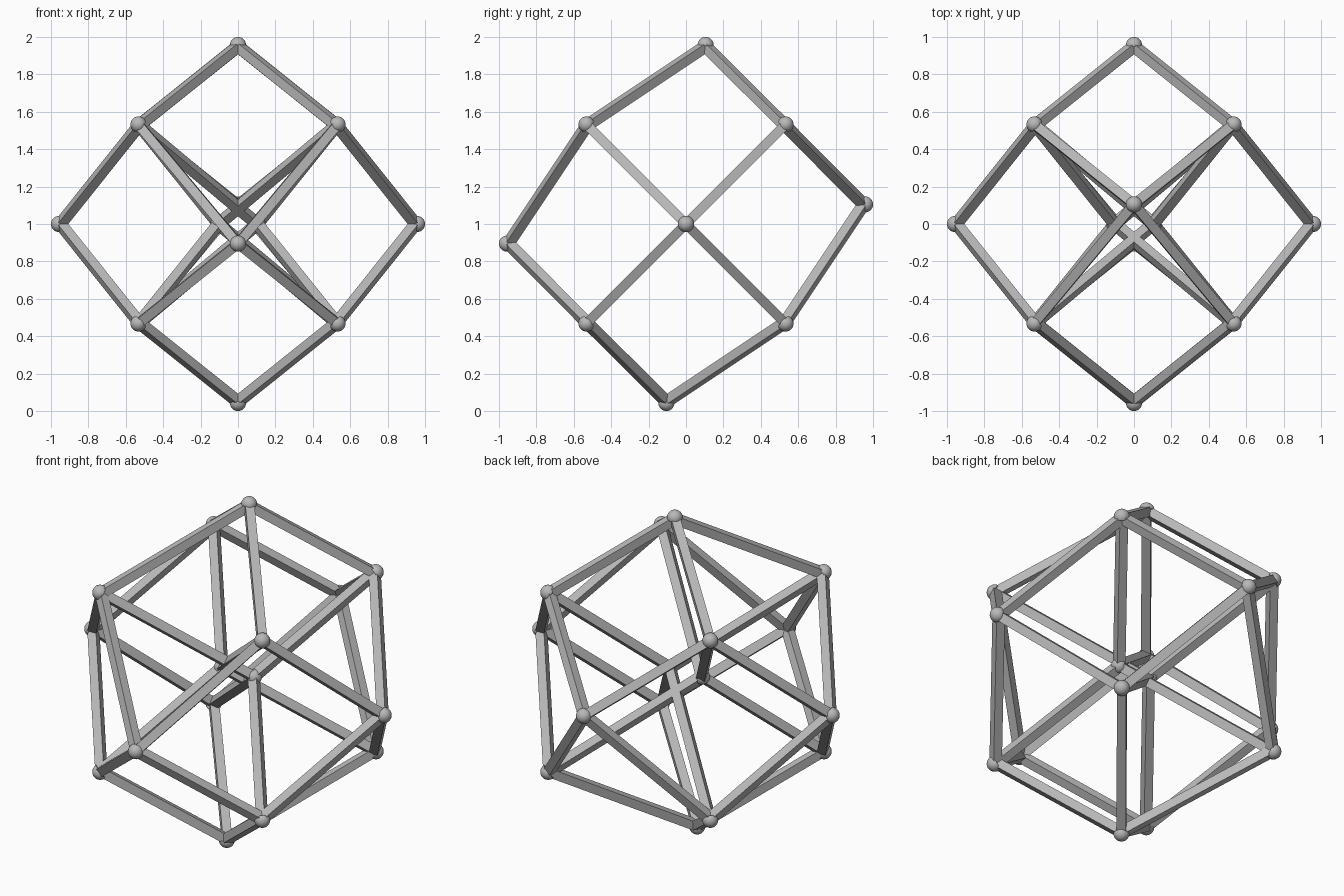
import bpy
import bmesh
import math
from itertools import product
from mathutils import Vector, Matrix

cube = bpy.data.objects.get("Cube")
if cube:
    bpy.data.objects.remove(cube, do_unlink=True)

CENTRE = Vector((0, 0, 1))
REACH, SKEW, CORNER = 0.957, 0.105, 0.532
BAR, CAP = 0.05, 0.043

grey = bpy.data.materials.new("plain grey")
grey.use_nodes = True
colour = (0.48, 0.48, 0.48, 1)
grey.diffuse_color = colour
grey.node_tree.nodes["Principled BSDF"].inputs["Base Color"].default_value = colour


def add_object(name, bm, matrix):
    mesh = bpy.data.meshes.new(name)
    bm.to_mesh(mesh)
    bm.free()
    mesh.materials.append(grey)
    obj = bpy.data.objects.new(name, mesh)
    obj.matrix_world = matrix
    bpy.context.collection.objects.link(obj)
    return obj


def frame(along, outward, origin):
    """Matrix with z along the given direction and y turned outward."""
    z = along.normalized()
    x = outward.cross(z).normalized()
    y = z.cross(x)
    rot = Matrix((x, y, z)).transposed().to_4x4()
    return Matrix.Translation(origin) @ rot


def add_bar(name, a, b):
    # Square bar whose flat outer face looks away from the centre
    middle = (a + b) / 2
    matrix = frame(b - a, middle, CENTRE + middle - middle.normalized() * 0.006)
    bm = bmesh.new()
    bmesh.ops.create_cube(bm, size=1)
    bmesh.ops.scale(bm, vec=(BAR, BAR, (b - a).length), verts=bm.verts)
    add_object(name, bm, matrix)


def add_cap(name, p):
    # Domed cap, flat side towards the centre
    bm = bmesh.new()
    bmesh.ops.create_uvsphere(bm, u_segments=24, v_segments=16, radius=CAP)
    cut = bmesh.ops.bisect_plane(
        bm, geom=bm.verts[:] + bm.edges[:] + bm.faces[:], dist=0.0001,
        plane_co=(0, 0, -0.004), plane_no=(0, 0, -1), clear_outer=True)
    rim = [e for e in cut["geom_cut"] if isinstance(e, bmesh.types.BMEdge)]
    bmesh.ops.edgeloop_fill(bm, edges=rim)
    bmesh.ops.recalc_face_normals(bm, faces=bm.faces)
    return add_object(name, bm, frame(p, p.orthogonal(), CENTRE + p))


# Six skewed axis points, eight cube corners and two hubs near the middle
tips = {}
for s, (vertical, depth, lateral) in ((1, ("top", "back", "left")),
                                      (-1, ("bottom", "front", "right"))):
    tips[vertical] = Vector((0, s * SKEW, s * REACH))
    tips[depth] = Vector((0, s * REACH, s * SKEW))
    tips[lateral] = Vector((s * REACH, 0, 0))
corners = [Vector(c) * CORNER for c in product((-1, 1), repeat=3)]
hubs = {"left_hub": Vector((SKEW, 0, 0)), "right_hub": Vector((-SKEW, 0, 0))}

# Outer bars: every tip joins the four corners on its own side
for name, tip in tips.items():
    main = max(range(3), key=lambda i: abs(tip[i]))
    for corner in corners:
        if corner[main] * tip[main] > 0:
            add_bar(name + "_bar", tip, corner)

# Inner bars: each hub joins every other corner
for name, hub in hubs.items():
    for corner in corners:
        if corner.x * corner.y * corner.z * hub.x > 0:
            add_bar(name + "_bar", hub, corner)

# Joint caps
caps = [add_cap(name + "_cap", p) for name, p in (tips | hubs).items()]
caps += [add_cap("corner_cap", corner) for corner in corners]

bpy.ops.object.select_all(action="DESELECT")
for cap in caps:
    cap.select_set(True)
bpy.context.view_layer.objects.active = caps[0]
bpy.ops.object.shade_smooth_by_angle(angle=math.radians(40))
bpy.ops.object.select_all(action="DESELECT")
